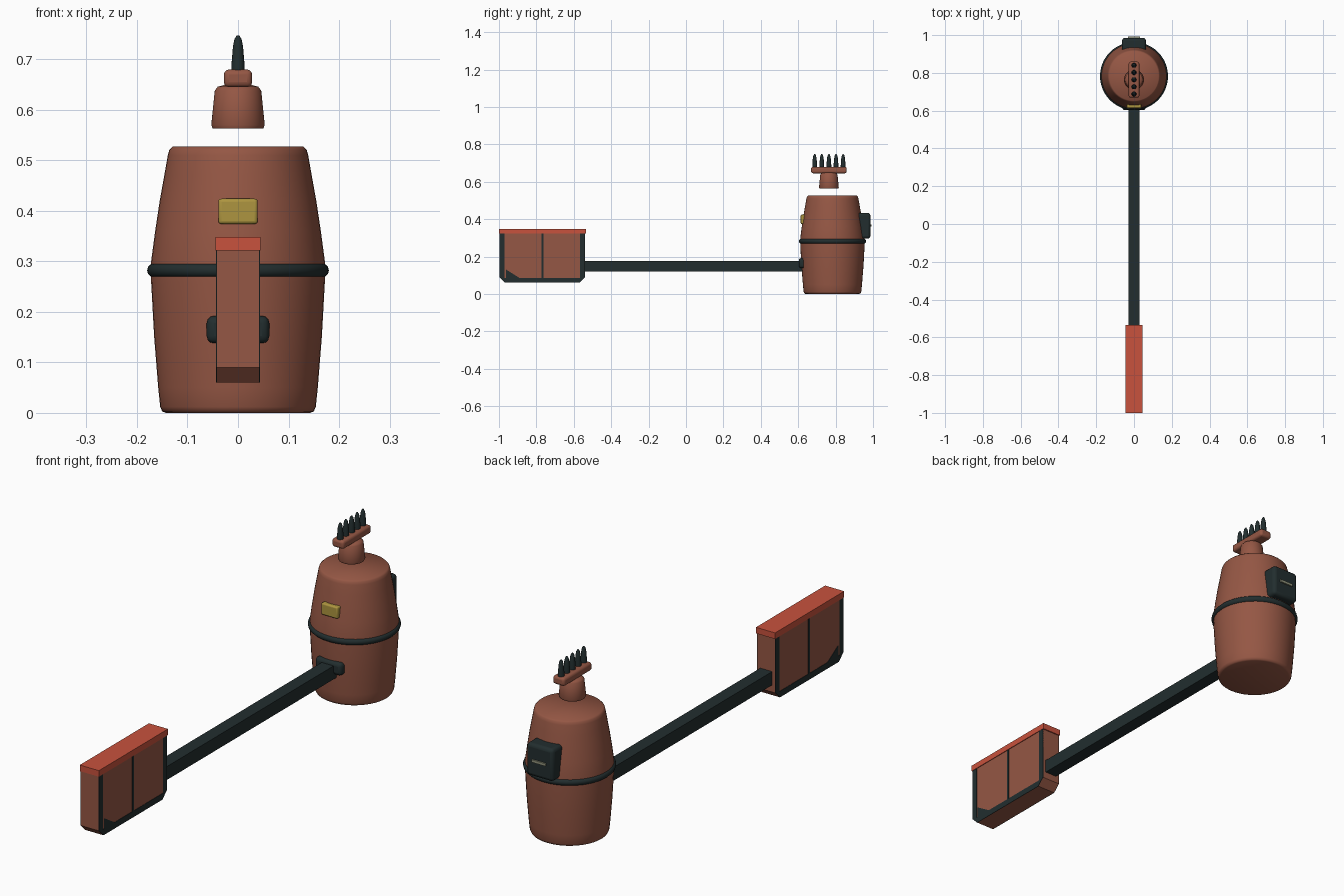
import bpy
import bmesh
import math

cube = bpy.data.objects.get("Cube")
if cube:
    bpy.data.objects.remove(cube, do_unlink=True)


def material(name, r, g, b):
    m = bpy.data.materials.new(name)
    m.use_nodes = True
    m.diffuse_color = (r, g, b, 1)
    m.node_tree.nodes["Principled BSDF"].inputs["Base Color"].default_value = (r, g, b, 1)
    return m


BROWN = material("rust brown", 0.30, 0.095, 0.058)
RED = material("bright red", 0.58, 0.085, 0.047)
DARK = material("dark slate", 0.016, 0.027, 0.028)
YELLOW = material("mustard yellow", 0.42, 0.30, 0.05)
GREY = material("pale grey", 0.28, 0.29, 0.20)


def finish(name, bm, mat, bevel=0, segments=3):
    bmesh.ops.recalc_face_normals(bm, faces=bm.faces)
    mesh = bpy.data.meshes.new(name)
    bm.to_mesh(mesh)
    bm.free()
    mesh.materials.append(mat)
    obj = bpy.data.objects.new(name, mesh)
    bpy.context.collection.objects.link(obj)
    if bevel:
        mod = obj.modifiers.new("rounded edges", "BEVEL")
        mod.width, mod.segments = bevel, segments
    return obj


def smooth(obj, angle=40):
    bpy.ops.object.select_all(action="DESELECT")
    obj.select_set(True)
    bpy.context.view_layer.objects.active = obj
    bpy.ops.object.shade_smooth_by_angle(angle=math.radians(angle))


def box(name, mat, x, y, z, bevel=0):
    """Box from (low, high) ranges on each axis."""
    bm = bmesh.new()
    bmesh.ops.create_cube(bm, size=1)
    for v in bm.verts:
        v.co = [(lo + hi) / 2 + c * (hi - lo) for c, (lo, hi) in zip(v.co, (x, y, z))]
    obj = finish(name, bm, mat, bevel)
    if bevel:
        smooth(obj)
    return obj


def lathe(name, mat, y, profile, sides=48, angle=60):
    """Turn a closed (radius, height) profile about the vertical line at y."""
    bm = bmesh.new()
    rings = []
    for r, z in profile:
        rings.append([bm.verts.new((r * math.cos(a), y + r * math.sin(a), z))
                      for a in (2 * math.pi * i / sides for i in range(sides))])
    for low, high in zip(rings, rings[1:]):
        for i in range(sides):
            j = (i + 1) % sides
            bm.faces.new((low[i], low[j], high[j], high[i]))
    bm.faces.new(rings[0])
    bm.faces.new(rings[-1])
    obj = finish(name, bm, mat)
    smooth(obj, angle)
    return obj


def prism(name, mat, outline, x0, x1):
    """Extrude a (y, z) outline between two x positions."""
    bm = bmesh.new()
    face = bm.faces.new([bm.verts.new((x0, y, z)) for y, z in outline])
    new = bmesh.ops.extrude_face_region(bm, geom=[face])["geom"]
    bmesh.ops.translate(bm, vec=(x1 - x0, 0, 0),
                        verts=[v for v in new if isinstance(v, bmesh.types.BMVert)])
    return finish(name, bm, mat)


# Barrel body with a rubber belt round the middle
BODY_Y = 0.783
lathe("barrel_body", BROWN, BODY_Y, [
    (0.143, 0.0), (0.150, 0.003), (0.154, 0.012), (0.158, 0.05), (0.166, 0.15),
    (0.172, 0.26), (0.172, 0.30), (0.164, 0.36), (0.155, 0.42), (0.146, 0.47),
    (0.139, 0.51), (0.136, 0.521), (0.130, 0.527)], angle=80)
bpy.ops.mesh.primitive_torus_add(major_radius=0.166, minor_radius=0.014,
                                 major_segments=48, minor_segments=12,
                                 location=(0, BODY_Y, 0.282))
belt = bpy.context.object
belt.name = "barrel_belt"
belt.data.materials.append(DARK)
smooth(belt, 60)

# Fittings on the barrel
box("front_plate", YELLOW, (-0.039, 0.039), (0.613, 0.66), (0.374, 0.424), 0.006)
box("arm_bracket", DARK, (-0.062, 0.062), (0.603, 0.67), (0.138, 0.192), 0.014)
box("back_pack", DARK, (-0.063, 0.063), (0.90, 0.986), (0.296, 0.434), 0.014)
box("back_pack_strip", GREY, (-0.032, 0.032), (0.985, 0.992), (0.36, 0.371))

# Floating head: neck, cross bar and a row of prongs
HEAD_Y = 0.764
lathe("head_neck", BROWN, HEAD_Y, [
    (0.050, 0.563), (0.053, 0.570), (0.046, 0.638), (0.040, 0.646), (0.024, 0.650)])
box("head_bar", BROWN, (-0.028, 0.028), (HEAD_Y - 0.095, HEAD_Y + 0.095),
    (0.645, 0.680), 0.010)
for i in range(5):
    lathe(f"head_prong_{i + 1}", DARK, HEAD_Y + (i - 2) * 0.038, [
        (0.013, 0.672), (0.0125, 0.695), (0.010, 0.725),
        (0.007, 0.740), (0.003, 0.747)], sides=16)

# Long arm
box("arm", DARK, (-0.028, 0.028), (-0.55, 0.64), (0.120, 0.177))

# Counterweight with chamfered lower corners and a red lid
Y0, Y1, Z0, Z1 = -0.997, -0.540, 0.060, 0.324
CUT, BAR = 0.030, 0.026
prism("weight_body", BROWN, [
    (Y0, Z1), (Y0, Z0 + CUT), (Y0 + CUT, Z0), (Y1 - CUT, Z0), (Y1, Z0 + CUT), (Y1, Z1)],
    -0.042, 0.042)
box("weight_lid", RED, (-0.045, 0.045), (-1.0, -0.535), (0.322, 0.348))

# Thin dark frame on each side of the counterweight
MID = -0.767
frame = {
    "front_bar": [(Y0, Z1), (Y0, Z0 + CUT), (Y0 + BAR, Z0 + CUT - BAR), (Y0 + BAR, Z1)],
    "rear_bar": [(Y1, Z1), (Y1 - BAR, Z1), (Y1 - BAR, Z0 + CUT - BAR), (Y1, Z0 + CUT)],
    "bottom_bar": [(Y0 + BAR, Z0 + BAR), (Y0 + BAR, Z0 + CUT - BAR), (Y0 + CUT, Z0),
                   (Y1 - CUT, Z0), (Y1 - BAR, Z0 + CUT - BAR), (Y1 - BAR, Z0 + BAR)],
    "divider": [(MID - 0.005, Z1), (MID - 0.005, Z0 + BAR),
                (MID + 0.005, Z0 + BAR), (MID + 0.005, Z1)],
    "gusset": [(Y0 + BAR + 0.008, Z0 + BAR), (Y0 + BAR + 0.08, Z0 + BAR),
               (Y0 + BAR + 0.008, Z0 + BAR + 0.045)],
}
for side, s in (("left", 1), ("right", -1)):
    for part, outline in frame.items():
        prism(f"weight_{part}_{side}", DARK, outline, s * 0.041, s * 0.0435)
